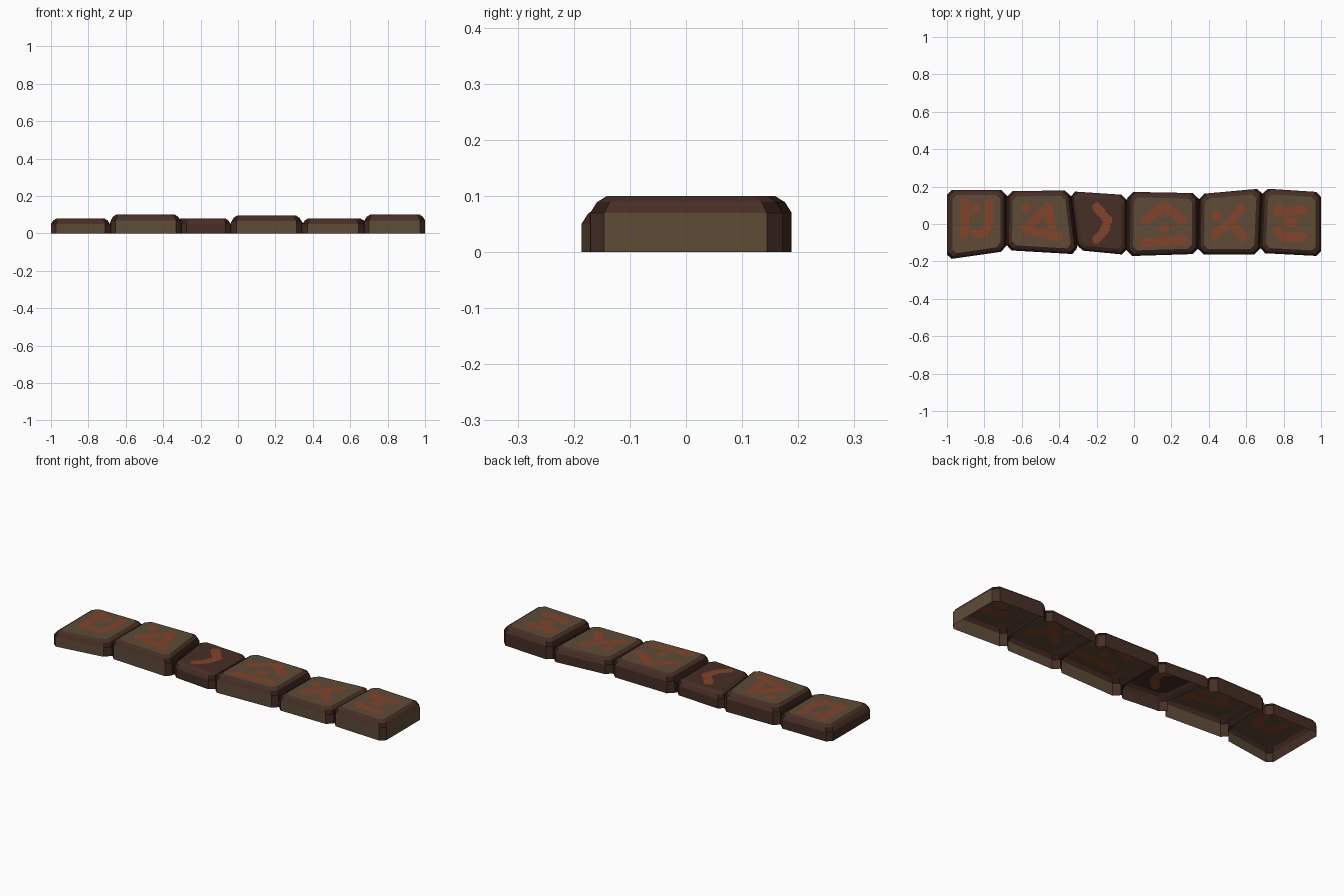
import bpy, bmesh
from mathutils import Vector
from mathutils.geometry import intersect_point_line

if "Cube" in bpy.data.objects:
    bpy.data.objects.remove(bpy.data.objects["Cube"])


def material(name, rgb):
    m = bpy.data.materials.new(name)
    m.diffuse_color = [((c / 255 + 0.055) / 1.055) ** 2.4 for c in rgb] + [1]
    m.use_nodes = True
    m.node_tree.nodes["Principled BSDF"].inputs["Base Color"].default_value = m.diffuse_color
    return m


TAN, BROWN, DARK, RUST = range(4)
mats = [material("stone tan", (94, 75, 55)), material("edge brown", (70, 46, 37)),
        material("crevice dark brown", (46, 29, 23)), material("painted rust", (130, 68, 43))]

# corners counter-clockwise from front left, height, painted strokes (polylines in plan)
BLOCKS = [
    ([(-1, -.19), (-.685, -.145), (-.685, .182), (-1, .182)], .08,
     [[(-.905, .115), (-.905, -.055)], [(-.85, .085), (-.85, .08)],
      [(-.775, .11), (-.78, -.01), (-.8, -.05), (-.85, -.05)]]),
    ([(-.68, -.14), (-.305, -.162), (-.345, .18), (-.675, .175)], .10,
     [[(-.46, .09), (-.58, -.02)], [(-.46, .09), (-.44, -.01)], [(-.58, .09), (-.575, .085)],
      [(-.58, -.03), (-.40, -.07)]]),
    ([(-.30, -.14), (-.04, -.165), (-.04, .155), (-.34, .175)], .08,
     [[(-.20, .09), (-.14, .02), (-.16, -.04), (-.20, -.08)]]),
    ([(-.035, -.172), (.34, -.16), (.34, .165), (-.03, .172)], .095,
     [[(.06, .02), (.16, .10), (.26, .02)], [(.16, -.02), (.165, -.02)],
      [(.05, -.10), (.26, -.085)]]),
    ([(.345, -.162), (.67, -.162), (.685, .19), (.35, .16)], .08,
     [[(.43, -.06), (.51, .01), (.57, .08)], [(.54, -.02), (.585, -.07)], [(.44, .05), (.445, .045)]]),
    ([(.675, -.155), (1, -.172), (1, .17), (.69, .19)], .10,
     [[(.77, .085), (.77, .06), (.9, .075)], [(.82, .01), (.85, .01)],
      [(.77, -.04), (.79, -.07), (.9, -.07)]]),
]


def chamfer(corners, c=.026):
    """Octagon: each corner cut. Side 2i+1 -> 2i+2 is the long side i."""
    out = []
    for i, p in enumerate(corners):
        p, a, b = Vector(p), Vector(corners[i - 1]), Vector(corners[(i + 1) % 4])
        out += [p + (a - p).normalized() * c, p + (b - p).normalized() * c]
    return out


def inset(poly, d):
    mid = sum(poly, Vector((0, 0))) / 8
    hx = max(abs(p.x - mid.x) for p in poly)
    hy = max(abs(p.y - mid.y) for p in poly)
    return [Vector((mid.x + (p.x - mid.x) * (1 - d / hx), mid.y + (p.y - mid.y) * (1 - d / hy))) for p in poly]


def stroke_distance(p, strokes):
    best = 9
    for line in strokes:
        for a, b in zip(line, line[1:]):
            a, b = Vector(a), Vector(b)
            t = max(0, min(1, intersect_point_line(p, a, b)[1]))
            best = min(best, (p - a.lerp(b, t)).length)
    return best


def finish(bm, name):
    me = bpy.data.meshes.new(name)
    bm.to_mesh(me)
    bm.free()
    for m in mats:
        me.materials.append(m)
    bpy.context.collection.objects.link(bpy.data.objects.new(name, me))


def build_block(n, corners, h, strokes):
    bm = bmesh.new()
    octo = chamfer(corners)
    plain = BROWN if n == 2 else TAN
    levels = [(0, 0), (0, h - .03), (.012, h - .011), (.03, h)]
    rings = [[bm.verts.new((p.x, p.y, z)) for p in inset(octo, d)] for d, z in levels]
    for k in range(3):
        for j in range(8):
            # open inside: no lower wall towards neighbouring blocks
            if k == 0 and ((j == 3 and n < 5) or (j == 7 and n > 0)):
                continue
            q = (j + 1) % 8
            f = bm.faces.new((rings[k][j], rings[k][q], rings[k + 1][q], rings[k + 1][j]))
            inner = (j == 3 and n < 5) or (j == 7 and n > 0)
            if k == 0 and j in (1, 3):
                f.material_index = plain          # front and right walls
            elif k == 1 and (inner or j % 2 == 0):
                f.material_index = DARK
            else:
                f.material_index = BROWN
    # top, cut into small cells so the painted sign can be coloured in
    top = bm.faces.new(rings[3])
    top.material_index = plain
    tag = bm.faces.layers.int.new("top")
    top = [f for f in bm.faces if len(f.verts) == 8][0]
    top[tag] = 1
    pts = [p for s in strokes for p in s]
    for axis in (0, 1):
        lo, hi = min(p[axis] for p in pts) - .03, max(p[axis] for p in pts) + .03
        normal = Vector((1 - axis, axis, 0))
        for s in range(int((hi - lo) / .007) + 1):
            faces = [f for f in bm.faces if f[tag]]
            geom = list({e for f in faces for e in list(f.edges) + list(f.verts)}) + faces
            bmesh.ops.bisect_plane(bm, geom=geom, dist=1e-6, plane_co=normal * (lo + s * .007), plane_no=normal)
    for f in bm.faces:
        if f[tag] and stroke_distance(f.calc_center_median().xy, strokes) < .024:
            f.material_index = RUST
    finish(bm, "stone_block_%d" % (n + 1))
    return octo, h - .03


built = [build_block(n, *b) for n, b in enumerate(BLOCKS)]

# crevices closing the gap between neighbouring blocks
for n, ((a, za), (b, zb)) in enumerate(zip(built, built[1:])):
    bm = bmesh.new()
    front = [(a[3], 0), (b[0], 0), (b[0], zb), (a[3], za)]
    back = [(a[4], 0), (b[7], 0), (b[7], zb), (a[4], za)]
    f, k = [[bm.verts.new((p.x, p.y, z)) for p, z in side] for side in (front, back)]
    for loop in (f, k[::-1], (f[3], f[2], k[2], k[3])):
        bm.faces.new(loop).material_index = DARK
    finish(bm, "crevice_%d" % (n + 1))
